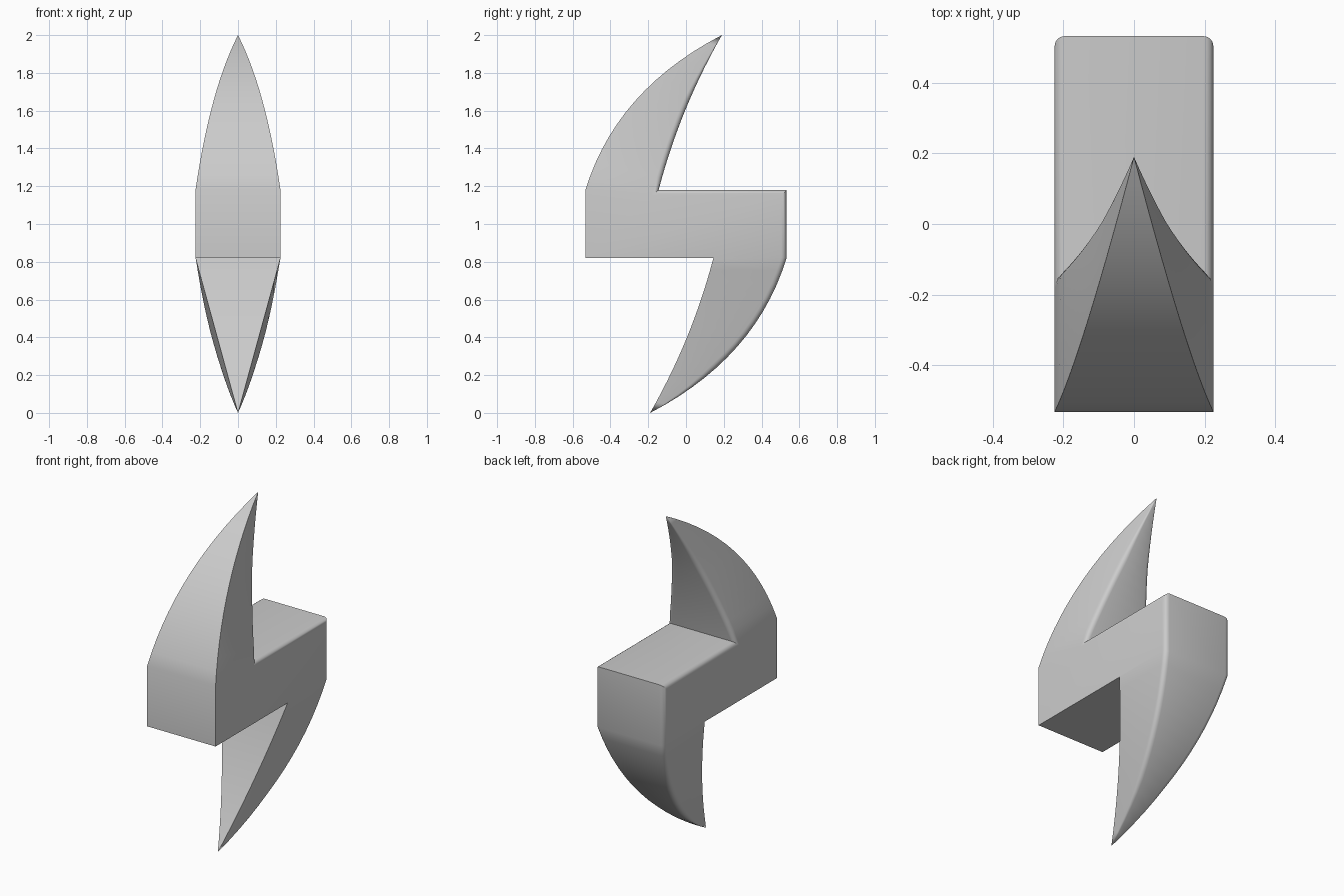
import bpy, bmesh, math
from mathutils import Vector

if "Cube" in bpy.data.objects:
    bpy.data.objects.remove(bpy.data.objects["Cube"])

STEPS = 14      # rings along each blade
R = 0.028       # rounding of the back edges


def bezier(a, b, c):
    a, b, c = Vector(a), Vector(b), Vector(c)
    ts = [i / STEPS for i in range(STEPS + 1)]
    return [a * (1 - t) ** 2 + b * 2 * t * (1 - t) + c * t * t for t in ts]


def turn(p):
    # half turn about the x axis through the centre
    return Vector((p.x, -p.y, 2 - p.z))


# Upper blade edges, (half width, y, z), from bar to tip
tip = (0, 0.19, 2.0)
outer = bezier((0.225, -0.5325, 1.18), (0.1475, -0.37, 1.71), tip)
inner = bezier((0.225, -0.145, 1.18), (0.107, -0.0325, 1.61), tip)

# Back edge runs tip, inner blade, ledge, bar end, lower outer blade, tip;
# the front edge is the same path turned over
back = inner[::-1] + [Vector((0.225, 0.5325, 1.18))] + [turn(p) for p in outer]
front = [turn(p) for p in back[::-1]]


def miter(i):
    # outward offset direction of the back path in the yz plane
    normals = []
    for j in (max(i - 1, 0), min(i, len(back) - 2)):
        d = back[j + 1] - back[j]
        normals.append(Vector((0, -d.z, d.y)).normalized())
    a, b = normals
    return (a + b) / (1 + a.dot(b))


# Cross-sections: sharp front edges, rounded back edges
bm = bmesh.new()
rings = []
for i, (f, b) in enumerate(zip(front, back)):
    r, n = min(R, 0.3 * b.x), miter(i)
    half = [f]
    for k in range(5):
        a = k * math.pi / 8
        p = b - n * r * (1 - math.sin(a))
        half.append(Vector((b.x - r * (1 - math.cos(a)), p.y, p.z)))
    ring = half + [Vector((-p.x, p.y, p.z)) for p in half[::-1]]
    rings.append([bm.verts.new(p) for p in ring])

for r0, r1 in zip(rings, rings[1:]):
    for k in range(len(r0)):
        m = (k + 1) % len(r0)
        bm.faces.new((r0[k], r0[m], r1[m], r1[k]))

# Close the tips
bmesh.ops.remove_doubles(bm, verts=bm.verts, dist=1e-5)
bmesh.ops.recalc_face_normals(bm, faces=bm.faces)
mesh = bpy.data.meshes.new("double_blade")
bm.to_mesh(mesh)
bm.free()

obj = bpy.data.objects.new("double_blade", mesh)
bpy.context.collection.objects.link(obj)
bpy.context.view_layer.objects.active = obj
obj.select_set(True)
bpy.ops.object.shade_smooth_by_angle(angle=math.radians(30))
